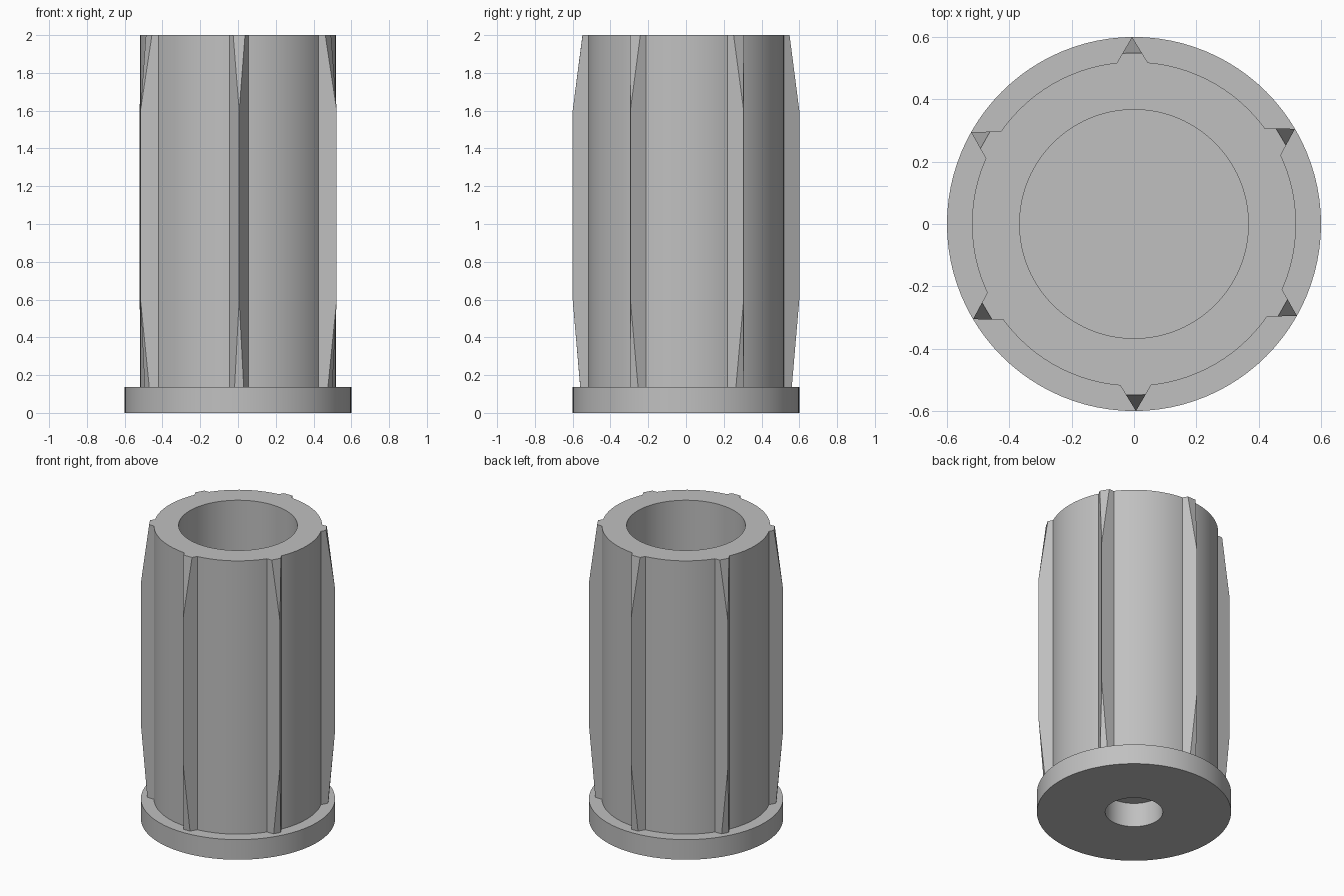
import bpy, bmesh, math
from mathutils import Vector, Matrix

cube = bpy.data.objects.get("Cube")
if cube:
    bpy.data.objects.remove(cube, do_unlink=True)

# Single grey material
grey = bpy.data.materials.new("plain_grey")
grey.use_nodes = True
colour = (0.53, 0.53, 0.53, 1)
grey.diffuse_color = colour
grey.node_tree.nodes["Principled BSDF"].inputs["Base Color"].default_value = colour

FLANGE_R, FLANGE_H = 0.6, 0.137
BODY_R, BORE_R, HOLE_R = 0.52, 0.367, 0.178
HEIGHT = 2.0


def finish(bm, name, smooth):
    bmesh.ops.recalc_face_normals(bm, faces=bm.faces)
    mesh = bpy.data.meshes.new(name)
    bm.to_mesh(mesh)
    bm.free()
    mesh.materials.append(grey)
    obj = bpy.data.objects.new(name, mesh)
    bpy.context.collection.objects.link(obj)
    if smooth:
        bpy.ops.object.select_all(action='DESELECT')
        obj.select_set(True)
        bpy.context.view_layer.objects.active = obj
        bpy.ops.object.shade_smooth_by_angle(angle=math.radians(30))
    return obj


def lathe(name, profile, steps=96):
    bm = bmesh.new()
    verts = [bm.verts.new((r, 0, z)) for r, z in profile]
    edges = [bm.edges.new(pair) for pair in zip(verts, verts[1:])]
    bmesh.ops.spin(bm, geom=verts + edges, cent=(0, 0, 0), axis=(0, 0, 1),
                   angle=math.tau, steps=steps)
    bmesh.ops.remove_doubles(bm, verts=bm.verts, dist=0.0001)
    return finish(bm, name, True)


# Flanged sleeve: blind hole below, wide bore above
lathe("flanged_sleeve", [
    (0, 0.165), (HOLE_R, 0.165), (HOLE_R, 0),
    (FLANGE_R, 0), (FLANGE_R, FLANGE_H),
    (BODY_R, FLANGE_H), (BODY_R, HEIGHT),
    (BORE_R, HEIGHT), (BORE_R, 0.27), (0, 0.27)])


def half_width(r):
    return 0.05 * (FLANGE_R - r) / (FLANGE_R - 0.517)


# Grip rib: triangular prism whose crest tapers in at both ends
def rib(name, angle):
    bm = bmesh.new()
    sections = [(0.512, FLANGE_H), (0.512, HEIGHT), (0.56, FLANGE_H),
                (0.548, HEIGHT), (FLANGE_R, 0.6), (FLANGE_R, 1.6)]
    for r, z in sections:
        w = half_width(r)
        for y in ((-w, w) if w > 0 else (0,)):
            bm.verts.new((r, y, z))
    bmesh.ops.convex_hull(bm, input=bm.verts)
    bmesh.ops.dissolve_limit(bm, angle_limit=0.01, verts=bm.verts, edges=bm.edges)
    bm.transform(Matrix.Rotation(angle, 4, 'Z'))
    return finish(bm, name, False)


for i in range(6):
    rib(f"grip_rib_{i + 1}", math.radians(30.6 + 60 * i))
